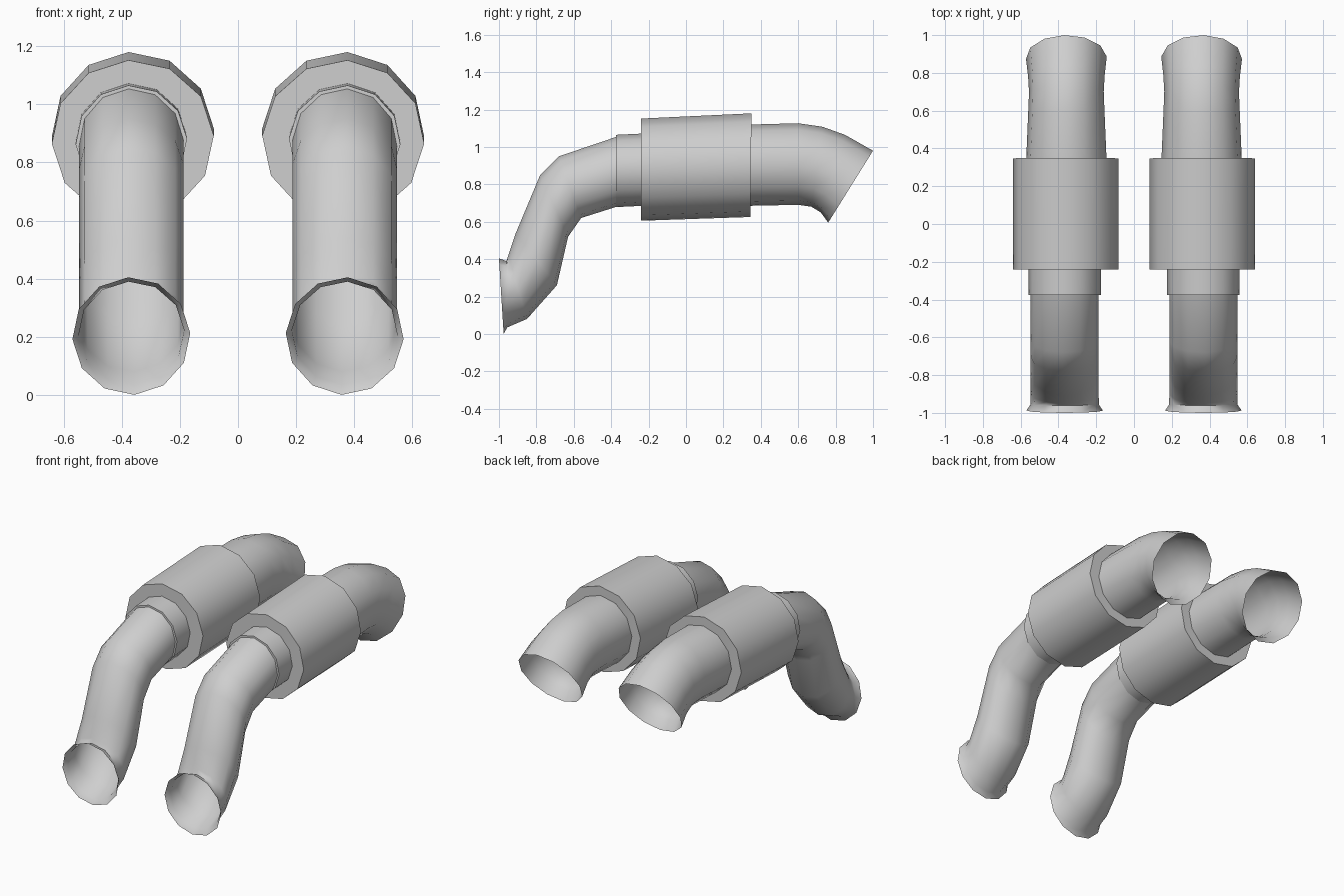
import bpy, bmesh, math
from mathutils import Vector

if "Cube" in bpy.data.objects:
    bpy.data.objects.remove(bpy.data.objects["Cube"], do_unlink=True)

SIDES = 12
PHASE = math.radians(-3)

steel = bpy.data.materials.new("light grey steel")
steel.use_nodes = True
steel.diffuse_color = (0.62, 0.62, 0.62, 1)
steel.node_tree.nodes["Principled BSDF"].inputs["Base Color"].default_value = (0.62, 0.62, 0.62, 1)


def tube(name, rings, x=0.367, capped=False, sharp=60):
    """Skin rings given as (top y, top z, bottom y, bottom z, half width), then mirror."""
    bm = bmesh.new()
    loops = []
    for ty, tz, by, bz, half in rings:
        top, bottom = Vector((x, ty, tz)), Vector((x, by, bz))
        mid, up = (top + bottom) / 2, (top - bottom) / 2
        loop = []
        for i in range(SIDES):
            a = PHASE + math.tau * i / SIDES
            loop.append(bm.verts.new(mid + up * math.sin(a) + Vector((half * math.cos(a), 0, 0))))
        loops.append(loop)
    for p, q in zip(loops, loops[1:]):
        for i in range(SIDES):
            j = (i + 1) % SIDES
            bm.faces.new((p[i], p[j], q[j], q[i]))
    if capped:
        bm.faces.new(loops[0])
        bm.faces.new(loops[-1])
    bmesh.ops.recalc_face_normals(bm, faces=bm.faces)
    mesh = bpy.data.meshes.new(name)
    bm.to_mesh(mesh)
    bm.free()
    mesh.materials.append(steel)
    obj = bpy.data.objects.new(name, mesh)
    bpy.context.collection.objects.link(obj)
    bpy.ops.object.select_all(action='DESELECT')
    obj.select_set(True)
    bpy.context.view_layer.objects.active = obj
    bpy.ops.object.shade_smooth_by_angle(angle=math.radians(sharp))
    obj.modifiers.new("Mirror", 'MIRROR').use_mirror_merge = False
    return obj


# Front pipe with flared lip, bending up to the collar
tube("front_pipe", [
    (-1.0, 0.405, -0.975, 0.0, 0.203),
    (-0.96, 0.39, -0.955, 0.035, 0.182),
    (-0.95, 0.42, -0.85, 0.08, 0.18),
    (-0.91, 0.54, -0.69, 0.26, 0.18),
    (-0.78, 0.85, -0.63, 0.52, 0.18),
    (-0.68, 0.95, -0.56, 0.62, 0.18),
    (-0.37, 1.055, -0.37, 0.68, 0.18),
])

# Collar between front pipe and muffler
tube("collar", [
    (-0.375, 1.065, -0.375, 0.678, 0.192),
    (-0.23, 1.072, -0.23, 0.685, 0.192),
], capped=True)

# Muffler drum, tilted slightly up to the rear
tube("muffler", [
    (-0.24, 1.152, -0.24, 0.605, 0.279),
    (0.35, 1.18, 0.345, 0.625, 0.279),
], x=0.362, capped=True, sharp=40)

# Tail pipe, curving down to a slanted open mouth
tube("tail_pipe", [
    (0.34, 1.12, 0.34, 0.685, 0.213),
    (0.60, 1.127, 0.60, 0.69, 0.202),
    (0.73, 1.108, 0.67, 0.68, 0.198),
    (0.85, 1.065, 0.72, 0.65, 0.203),
    (1.0, 0.98, 0.76, 0.595, 0.214),
], x=0.358)
